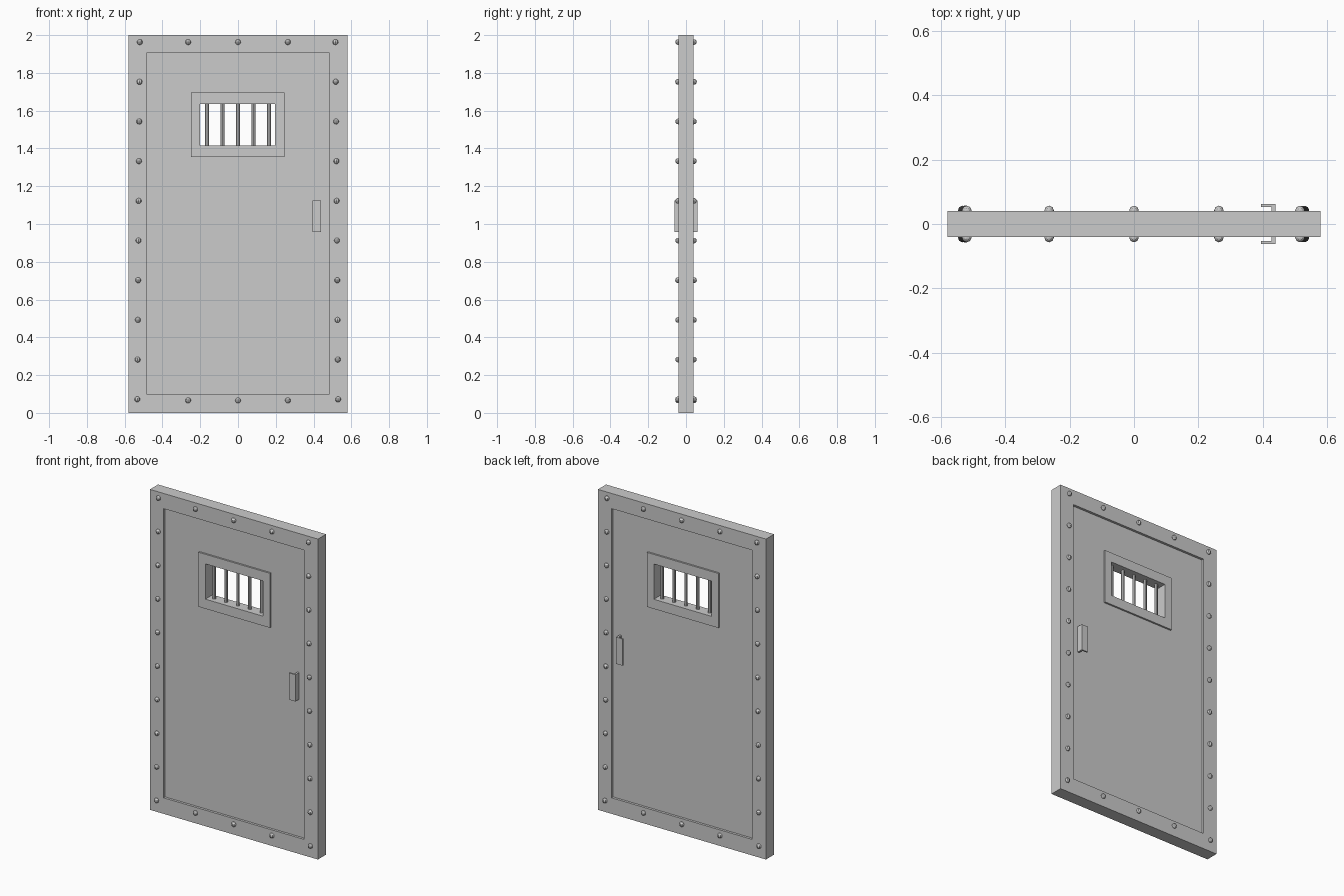
import bpy, bmesh
from mathutils import Matrix

if "Cube" in bpy.data.objects:
    bpy.data.objects.remove(bpy.data.objects["Cube"])


def finish(name, bm):
    bmesh.ops.recalc_face_normals(bm, faces=bm.faces)
    mesh = bpy.data.meshes.new(name)
    bm.to_mesh(mesh)
    bm.free()
    obj = bpy.data.objects.new(name, mesh)
    bpy.context.collection.objects.link(obj)
    return obj


def rect(x0, x1, z0, z1):
    return [(x0, z0), (x1, z0), (x1, z1), (x0, z1)]


def ring(name, outer, inner, half):
    """Rectangular plate with a rectangular hole, centred on y = 0."""
    bm = bmesh.new()
    loops = [[bm.verts.new((x, y, z)) for x, z in pts]
             for pts, y in ((outer, -half), (inner, -half), (inner, half), (outer, half))]
    for k in range(4):
        a, b = loops[k], loops[(k + 1) % 4]
        for i in range(4):
            j = (i + 1) % 4
            bm.faces.new((a[i], a[j], b[j], b[i]))
    return finish(name, bm)


# Outer frame, recessed panel and raised window trim
ring("door_frame", rect(-0.58, 0.58, 0, 2), rect(-0.485, 0.485, 0.1, 1.905), 0.04)
ring("door_panel", rect(-0.50, 0.50, 0.085, 1.92), rect(-0.225, 0.22, 1.385, 1.665), 0.025)
ring("window_trim", rect(-0.25, 0.245, 1.355, 1.695), rect(-0.2, 0.197, 1.415, 1.635), 0.036)

# Window bars
bm = bmesh.new()
for i in range(5):
    bmesh.ops.create_cone(bm, cap_ends=True, segments=8, radius1=0.01, radius2=0.01, depth=0.24,
                          matrix=Matrix.Translation((-0.164 + i * 0.082, 0, 1.525)))
finish("window_bars", bm)

# L-shaped pull handles on both faces
profile = [(0.44, 0.02), (0.44, 0.062), (0.395, 0.062), (0.395, 0.053), (0.428, 0.053), (0.428, 0.02)]
for side, name in ((-1, "front_handle"), (1, "back_handle")):
    bm = bmesh.new()
    low = [bm.verts.new((x, side * y, 0.957)) for x, y in profile]
    face = bm.faces.new(low)
    up = bmesh.ops.extrude_face_region(bm, geom=[face], use_keep_orig=True)
    verts = [v for v in up["geom"] if isinstance(v, bmesh.types.BMVert)]
    bmesh.ops.translate(bm, verts=verts, vec=(0, 0, 0.167))
    finish(name, bm)

# Rivets around the frame, columns leaning in slightly towards the top
spots = []
for i in range(10):
    t = i / 9
    z = 0.072 + t * 1.891
    spots += [(-0.533 + 0.013 * t, z), (0.53 - 0.014 * t, z)]
for x in (-0.264, 0, 0.264):
    spots += [(x, 0.066), (x, 1.963)]
for side, name in ((-1, "front_rivets"), (1, "back_rivets")):
    bm = bmesh.new()
    for x, z in spots:
        bmesh.ops.create_uvsphere(bm, u_segments=8, v_segments=6, radius=0.015,
                                  matrix=Matrix.Translation((x, side * 0.042, z)))
    finish(name, bm)
